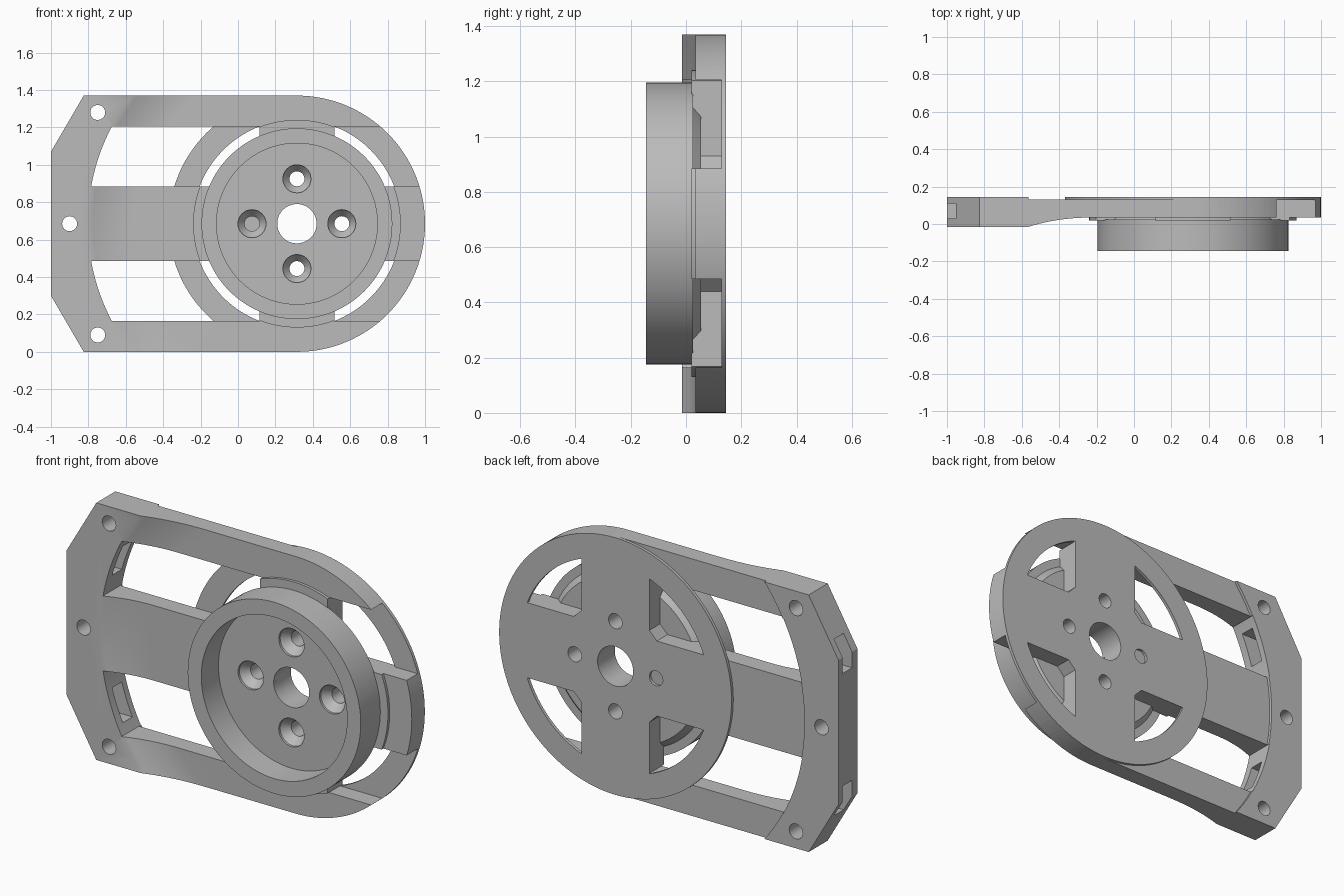
import bpy, bmesh, math
from math import sin, cos, asin, pi

if "Cube" in bpy.data.objects:
    bpy.data.objects.remove(bpy.data.objects["Cube"])

CX, CZ = 0.315, 0.685          # axis of the round hub
R_DISK, R_HUB, R_CUP, R_END = 0.685, 0.555, 0.51, 1.115

grey = bpy.data.materials.new("plain grey")
grey.use_nodes = True
grey.diffuse_color = (0.5, 0.5, 0.5, 1)
grey.node_tree.nodes["Principled BSDF"].inputs["Base Color"].default_value = (0.5, 0.5, 0.5, 1)


def finish(name, bm):
    bmesh.ops.remove_doubles(bm, verts=bm.verts, dist=1e-5)
    bmesh.ops.recalc_face_normals(bm, faces=bm.faces)
    mesh = bpy.data.meshes.new(name)
    bm.to_mesh(mesh)
    bm.free()
    mesh.materials.append(grey)
    ob = bpy.data.objects.new(name, mesh)
    bpy.context.collection.objects.link(ob)
    return ob


def prism(name, pts, y0, y1):
    """Outline in hub-centred (x, z), extruded along y."""
    bm = bmesh.new()
    face = bm.faces.new([bm.verts.new((CX + x, y0, CZ + z)) for x, z in pts])
    ext = bmesh.ops.extrude_face_region(bm, geom=[face])["geom"]
    bmesh.ops.translate(bm, vec=(0, y1 - y0, 0),
                        verts=[v for v in ext if isinstance(v, bmesh.types.BMVert)])
    return finish(name, bm)


def lathe(name, profile, x=0, z=0, steps=128):
    """(radius, y) profile spun about a y axis at hub-centred (x, z)."""
    bm = bmesh.new()
    vs = [bm.verts.new((CX + x + r, y, CZ + z)) for r, y in profile]
    es = [bm.edges.new(p) for p in zip(vs, vs[1:])]
    bmesh.ops.spin(bm, geom=vs + es, cent=(CX + x, 0, CZ + z), axis=(0, 1, 0),
                   angle=2 * pi, steps=steps, use_merge=True)
    return finish(name, bm)


def rod(r, y0, y1, x=0, z=0, steps=32):
    return lathe("cutter", [(0, y0), (r, y0), (r, y1), (0, y1)], x, z, steps)


def arc(r, a0, a1, n):
    return [(r * cos(a0 + (a1 - a0) * i / n), r * sin(a0 + (a1 - a0) * i / n))
            for i in range(n + 1)]


def cut(ob, cutters):
    for c in cutters:
        c.hide_render = True
        mod = ob.modifiers.new("cut", "BOOLEAN")
        mod.operation, mod.solver, mod.object = "DIFFERENCE", "EXACT", c
        bpy.context.view_layer.objects.active = ob
        bpy.ops.object.modifier_apply(modifier=mod.name)
        bpy.data.objects.remove(c)


def hub_holes():
    """Centre bore and four countersunk bolt holes."""
    holes = [rod(0.105, -0.3, 0.3, steps=64)]
    for i in range(4):
        x, z = 0.24 * cos(i * pi / 2), 0.24 * sin(i * pi / 2)
        sink = [(0, -0.02), (0.075, -0.02), (0.075, 0.012), (0.04, 0.055),
                (0.04, 0.3), (0, 0.3)]
        holes.append(lathe("cutter", sink, x, z, 32))
    return holes


# Frame: rounded right end, chamfered left end, three arms
outline = arc(R_DISK, -pi / 2, pi / 2, 64) + [
    (-1.14, 0.685), (-1.315, 0.385), (-1.315, -0.385), (-1.14, -0.685)]
frame = prism("frame", outline, -0.015, 0.145)

# Thinner arms: concave ramp in front, step at the back
ramp = [(R_END - 0.25 * t, -0.015 + 0.05 * (1 - (1 - t) ** 2))
        for t in [i / 10 for i in range(11)]]
cutters = [
    lathe("cutter", [(0, -0.2), (R_END, -0.2)] + ramp + [(0, 0.035)]),
    lathe("cutter", [(0, 0.13), (R_END, 0.13), (R_END, 0.3), (0, 0.3)])]
R_POCKET = R_END + 0.003
for s in (1, -1):
    # Long opening between the arms, open at the right
    side = arc(R_POCKET, pi - asin(0.2 / R_POCKET), pi - asin(0.52 / R_POCKET), 16)
    side += [(0.9, 0.52), (0.9, 0.2)]
    cutters.append(prism("cutter", [(x, s * z) for x, z in side], -0.3, 0.3))
    # Slot through the end block
    slot = [(-1.5, 0.3), (-0.9, 0.3), (-0.9, 0.47), (-1.5, 0.47)]
    cutters.append(prism("cutter", [(x, s * z) for x, z in slot], 0.03, 0.11))
    cutters.append(rod(0.04, -0.3, 0.3, -1.065, s * 0.595))
cutters.append(rod(0.04, -0.3, 0.3, -1.215, 0))
cut(frame, cutters + hub_holes())

# Rear disk with raised hub, pierced by four windows
disk = lathe("rear_disk", [(0, 0.02), (R_HUB, 0.02), (R_HUB, 0.128), (R_DISK, 0.128),
                           (R_DISK, 0.145), (0, 0.145)])
R_WIN = R_HUB + 0.002
a = asin(0.2 / R_WIN)
window = arc(R_WIN, a, pi / 2 - a, 24) + [(0.2, 0.245), (0.245, 0.2)]
windows = [prism("cutter", [(sx * x, sz * z) for x, z in window], -0.3, 0.3)
           for sx in (1, -1) for sz in (1, -1)]
cut(disk, windows + hub_holes())

# Round cup on the front
cup = lathe("front_cup", [(0, 0.0), (0.43, 0.0), (0.43, -0.145), (R_CUP, -0.145),
                          (R_CUP, 0.025), (0.465, 0.025), (0.435, 0.055), (0, 0.055)])
cut(cup, hub_holes())

for ob in (frame, disk, cup):
    bpy.ops.object.select_all(action="DESELECT")
    ob.select_set(True)
    bpy.context.view_layer.objects.active = ob
    bpy.ops.object.shade_smooth_by_angle(angle=math.radians(25))
